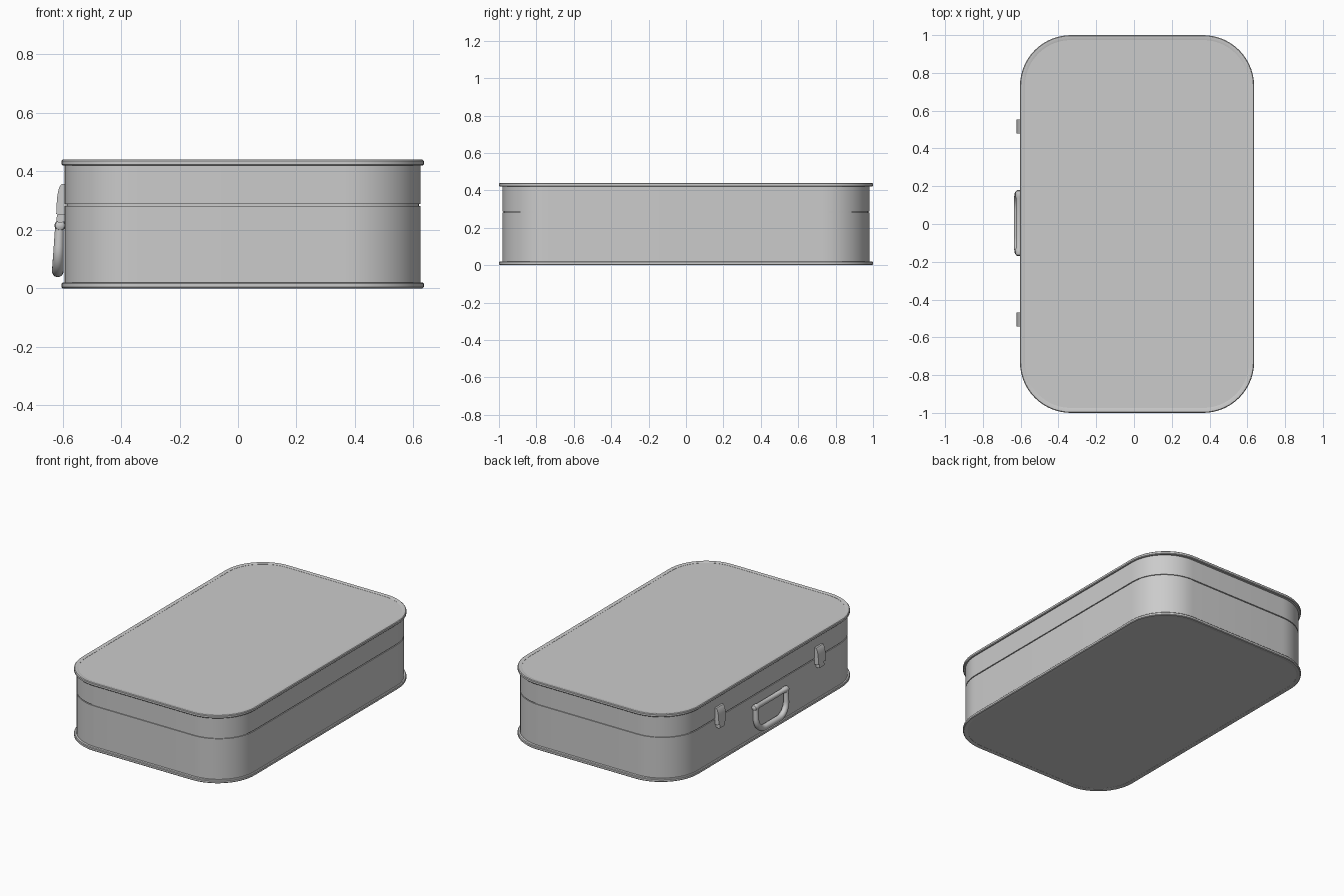
import bpy, bmesh, math
from mathutils import Vector

cube = bpy.data.objects.get("Cube")
if cube:
    bpy.data.objects.remove(cube, do_unlink=True)

grey = bpy.data.materials.new("light_grey")
grey.use_nodes = True
grey.diffuse_color = (0.6, 0.6, 0.6, 1)
grey.node_tree.nodes["Principled BSDF"].inputs["Base Color"].default_value = (0.6, 0.6, 0.6, 1)

CX, HX, HY, R, H = 0.016, 0.62, 1.0, 0.27, 0.44   # case centre, half sizes, corner, height


def finish(bm, name, angle=35):
    bmesh.ops.recalc_face_normals(bm, faces=bm.faces)
    me = bpy.data.meshes.new(name)
    bm.to_mesh(me)
    bm.free()
    me.materials.append(grey)
    ob = bpy.data.objects.new(name, me)
    bpy.context.collection.objects.link(ob)
    bpy.ops.object.select_all(action='DESELECT')
    ob.select_set(True)
    bpy.context.view_layer.objects.active = ob
    bpy.ops.object.shade_smooth_by_angle(angle=math.radians(angle))
    return ob


def outline(ix, iy, z, steps=14):
    """Rounded rectangle of the case, inset by ix and iy."""
    pts = []
    rx, ry = R - ix, R - iy
    for q, (sx, sy) in enumerate(((1, 1), (-1, 1), (-1, -1), (1, -1))):
        for i in range(steps + 1):
            a = (q + i / steps) * math.pi / 2
            pts.append((CX + sx * (HX - R) + rx * math.cos(a),
                        sy * (HY - R) + ry * math.sin(a), z))
    return pts


def loft(name, rings, closed=False):
    """Join matching rings of points, capping the ends or closing the loop."""
    bm = bmesh.new()
    loops = [[bm.verts.new(p) for p in ring] for ring in rings]
    pairs = list(zip(loops, loops[1:]))
    if closed:
        pairs.append((loops[-1], loops[0]))
    else:
        bm.faces.new(loops[0])
        bm.faces.new(loops[-1])
    for a, b in pairs:
        for i in range(len(a)):
            j = (i + 1) % len(a)
            bm.faces.new((a[i], a[j], b[j], b[i]))
    return finish(bm, name)


# Case shell with a narrow groove where the lid meets the base
SEAM = 0.285
shell = [(0, 0.004), (0, SEAM - 0.003), (0.006, SEAM - 0.003),
         (0.006, SEAM + 0.003), (0, SEAM + 0.003), (0, H - 0.004)]
loft("case_shell", [outline(0.011 + d, 0.019 + d, z) for d, z in shell])

# Rounded rims around the bottom and the lid
rim = [(0.026, 0.003), (0.013, 0.0), (0.004, 0.0), (0, 0.004),
       (0, 0.016), (0.004, 0.02), (0.026, 0.02)]
loft("bottom_rim", [outline(d, d, z) for d, z in rim], True)
loft("lid_rim", [outline(d, d, H - z) for d, z in rim], True)

# Latches: curved plates bridging the seam, with a small tongue below
WALL = -0.59
plate = [(WALL, 0.358), (-0.604, 0.357), (-0.612, 0.345), (-0.618, 0.32),
         (-0.621, 0.285), (-0.622, 0.255), (-0.615, 0.25), (WALL, 0.25)]
tongue = [(WALL, 0.26), (-0.616, 0.26), (-0.621, 0.24), (-0.62, 0.227),
          (-0.61, 0.224), (WALL, 0.228)]
for side, y in (("back", 0.515), ("front", -0.505)):
    for part, prof, w in (("plate", plate, 0.037), ("tongue", tongue, 0.024)):
        loft(f"{side}_latch_{part}",
             [[(x, y + s * w, z) for x, z in prof] for s in (-1, 1)])


def tube(name, path, radii, closed=False, sides=14):
    """Round tube along a path lying in the handle plane."""
    rings = []
    n = len(path)
    for i, p in enumerate(path):
        a = path[(i - 1) % n] if closed or i else p
        b = path[(i + 1) % n] if closed or i < n - 1 else p
        side = (b - a).normalized().cross(Vector((1, 0, 0)))
        rings.append([p + radii[i] * (side * math.cos(t) + Vector((1, 0, 0)) * math.sin(t))
                      for t in (k * 2 * math.pi / sides for k in range(sides))])
    return loft(name, rings, closed)


# Handle: U-shaped grip hanging from a hinge bar, leaning out at the bottom
YC, W, TOP, LOW, CR = 0.005, 0.155, 0.215, 0.058, 0.085
path = [Vector((0, YC - W, TOP))]
for s, start in ((-1, math.pi), (1, 1.5 * math.pi)):
    for i in range(11):
        a = start + i / 10 * math.pi / 2
        path.append(Vector((0, YC + s * (W - CR) + CR * math.cos(a),
                            LOW + CR + CR * math.sin(a))))
path.append(Vector((0, YC + W, TOP)))
radii = []
for p in path:
    t = (TOP - p.z) / (TOP - LOW)
    p.x = -0.611 - 0.006 * t
    radii.append(0.015 + 0.005 * t)
tube("handle_grip", path, radii)

bar = [(-0.175, 0.008), (-0.17, 0.016), (-0.16, 0.019), (-0.14, 0.019), (-0.13, 0.016),
       (0.13, 0.016), (0.14, 0.019), (0.16, 0.019), (0.17, 0.016), (0.175, 0.008)]
tube("handle_hinge_bar", [Vector((-0.609, YC + y, TOP)) for y, r in bar], [r for y, r in bar])
